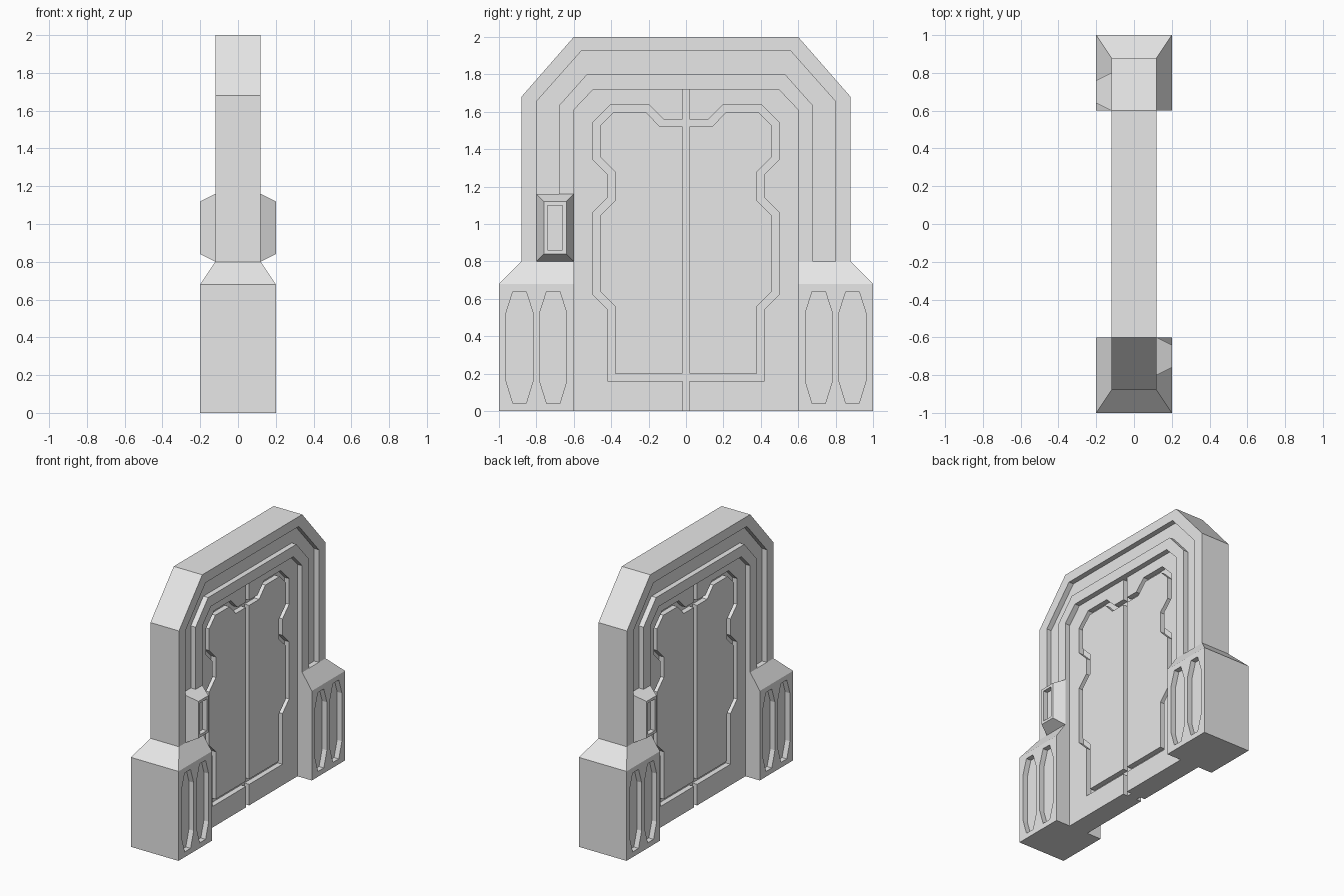
import bpy, bmesh

cube = bpy.data.objects.get("Cube")
if cube:
    bpy.data.objects.remove(cube, do_unlink=True)

grey = bpy.data.materials.new("plain_grey")
grey.use_nodes = True
grey.diffuse_color = (0.8, 0.8, 0.8, 1)
grey.node_tree.nodes["Principled BSDF"].inputs["Base Color"].default_value = (0.8, 0.8, 0.8, 1)


def loft(name, rings):
    """Closed solid through rings of equal point count, capped at both ends."""
    bm = bmesh.new()
    loops = [[bm.verts.new(p) for p in ring] for ring in rings]
    n = len(loops[0])
    for a, b in zip(loops, loops[1:]):
        for i in range(n):
            j = (i + 1) % n
            bm.faces.new((a[i], a[j], b[j], b[i]))
    bm.faces.new(loops[0])
    bm.faces.new(loops[-1])
    bmesh.ops.recalc_face_normals(bm, faces=bm.faces)
    mesh = bpy.data.meshes.new(name)
    bm.to_mesh(mesh)
    bm.free()
    mesh.materials.append(grey)
    obj = bpy.data.objects.new(name, mesh)
    bpy.context.scene.collection.objects.link(obj)
    return obj


def prism(name, outline, x0, x1):
    """Extrude a (y, z) outline along x."""
    return loft(name, [[(x, y, z) for y, z in outline] for x in (x0, x1)])


def arch(name, outer, inner, half_depth):
    """Arch between two half outlines, each listed from foot to crown."""
    half = outer + inner[::-1]
    across = [(-y, z) for y, z in outer[::-1]]
    inside = [(-y, z) for y, z in inner]
    return prism(name, outer + across + inside + inner[::-1], -half_depth, half_depth)


def cut(obj, cutters):
    """Subtract the cutters, bake the result and discard them."""
    for c in cutters:
        c.hide_render = True
        mod = obj.modifiers.new("cut", "BOOLEAN")
        mod.operation, mod.solver, mod.object = "DIFFERENCE", "EXACT", c
    deps = bpy.context.evaluated_depsgraph_get()
    baked = bpy.data.meshes.new_from_object(obj.evaluated_get(deps))
    obj.modifiers.clear()
    obj.data = baked
    for c in cutters:
        bpy.data.objects.remove(c, do_unlink=True)


# Arched frame: rim, sunken channel and inner lip
FOOT = 0.8
rim_out = [(0.88, FOOT), (0.88, 1.68), (0.6, 2.0)]
rim_in = [(0.8, FOOT), (0.8, 1.655), (0.56, 1.925)]
lip_out = [(0.68, FOOT), (0.68, 1.632), (0.53, 1.8)]
lip_in = [(0.6, FOOT), (0.6, 1.61), (0.495, 1.72)]
arch("frame_rim", rim_out, rim_in, 0.12)
arch("frame_lip", lip_out, lip_in, 0.12)
arch("frame_channel", [(0.83, FOOT), (0.83, 1.67), (0.57, 1.95)],
     [(0.64, FOOT), (0.64, 1.62), (0.51, 1.76)], 0.08)

# Door core forms the floor of all door grooves
prism("door_core", [(-0.62, 0), (0.62, 0), (0.62, 1.6), (0.5, 1.74), (-0.5, 1.74), (-0.62, 1.6)],
      -0.04, 0.04)

# Door leaf: surround and raised panel, separated by a groove
groove_out = [(0.02, 0.16), (0.42, 0.16), (0.42, 0.545), (0.5, 0.625), (0.5, 1.06), (0.42, 1.14),
              (0.42, 1.265), (0.5, 1.345), (0.5, 1.54), (0.4, 1.64), (0.2, 1.64),
              (0.12, 1.56), (0.02, 1.56)]
panel = [(0.02, 0.2), (0.38, 0.2), (0.38, 0.56), (0.46, 0.64), (0.46, 1.045), (0.38, 1.125),
         (0.38, 1.28), (0.46, 1.36), (0.46, 1.525), (0.385, 1.6), (0.215, 1.6),
         (0.14, 1.52), (0.02, 1.52)]
surround = [(0.02, 0), (0.6, 0), (0.6, 1.61), (0.495, 1.72), (0.02, 1.72)] + groove_out[::-1]

for side, s in (("left", 1), ("right", -1)):
    prism(f"door_surround_{side}", [(s * y, z) for y, z in surround], -0.08, 0.08)
    prism(f"door_panel_{side}", [(s * y, z) for y, z in panel], -0.08, 0.08)

    # Pedestal with tapered top and slots on both broad faces
    def ring(z, hx, end):
        return [(-hx, s * 0.6, z), (hx, s * 0.6, z), (hx, s * end, z), (-hx, s * end, z)]
    pedestal = loft(f"pedestal_{side}", [ring(0, 0.2, 1), ring(0.68, 0.2, 1), ring(FOOT, 0.12, 0.88)])
    slots = []
    for mid in (0.71, 0.89):
        slot = [(s * mid + dy, z) for dy, z in
                ((-0.035, 0.04), (0.035, 0.04), (0.072, 0.16), (0.072, 0.525),
                 (0.035, 0.64), (-0.035, 0.64), (-0.072, 0.525), (-0.072, 0.16))]
        slots += [prism("slot_cutter", slot, f * 0.16, f * 0.25) for f in (1, -1)]
    cut(pedestal, slots)

    # Control box with recessed screen, one on each face at opposite ends
    rings = []
    for inset, x in ((0, 0.07), (0, 0.12), (0.04, 0.2), (0.06, 0.2), (0.06, 0.165)):
        hy, hz = 0.1 - inset, 0.18 - inset
        rings.append([(-s * x, s * (0.7 + a * hy), 0.98 + b * hz)
                      for a, b in ((-1, -1), (1, -1), (1, 1), (-1, 1))])
    loft(f"control_box_{side}", rings)
